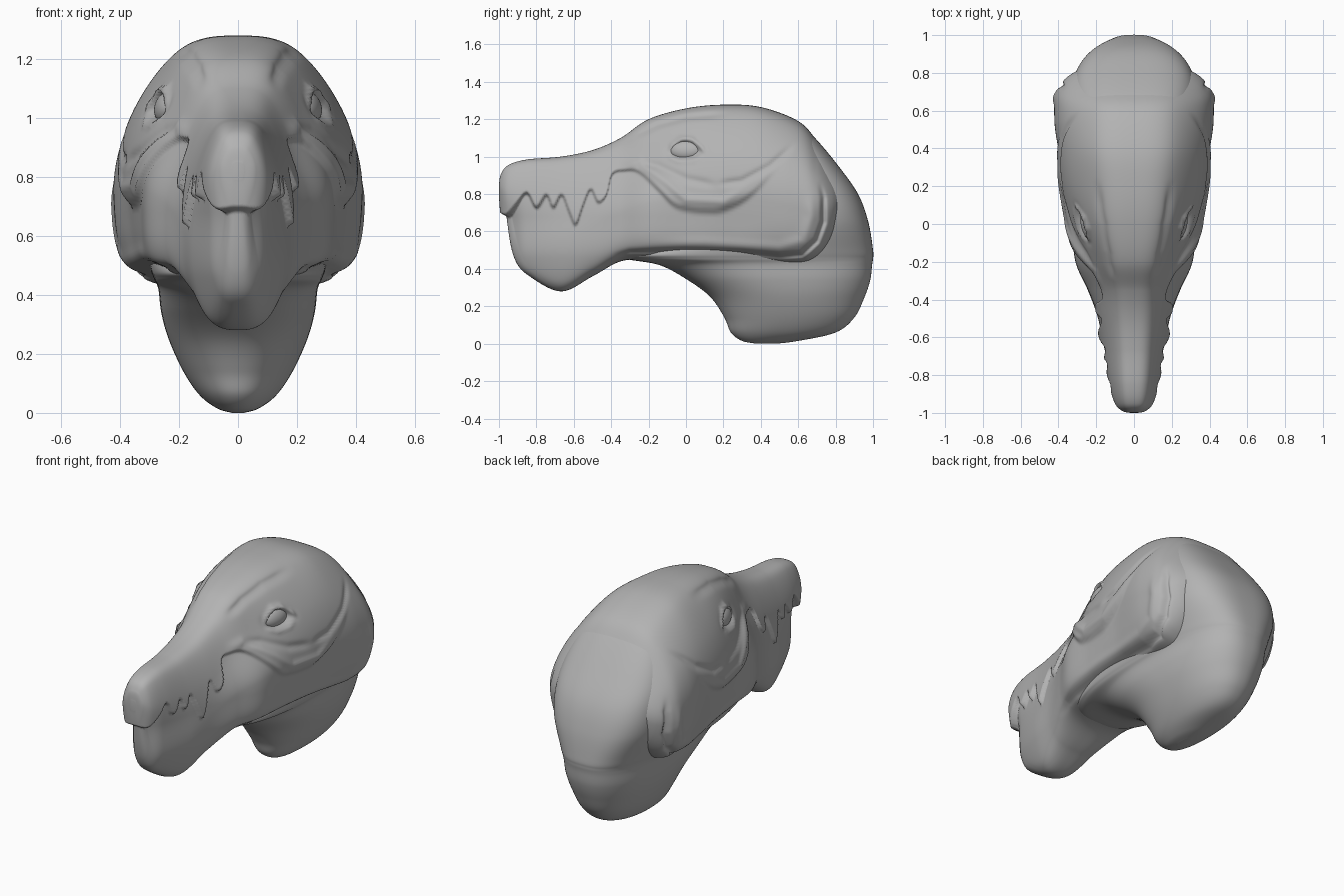
import bpy, bmesh, math

if "Cube" in bpy.data.objects:
    bpy.data.objects.remove(bpy.data.objects["Cube"])

grey = bpy.data.materials.new("clay grey")
grey.diffuse_color = (0.45, 0.45, 0.45, 1)
grey.use_nodes = True
grey.node_tree.nodes["Principled BSDF"].inputs["Base Color"].default_value = grey.diffuse_color


def catmull(pts, per):
    """Smooth curve through rows of numbers; both ends of pts are only guides."""
    out = []
    for i in range(1, len(pts) - 2):
        a, b, c, d = pts[i - 1:i + 3]
        for k in range(per):
            t = k / per
            out.append([0.5 * (2 * q + (r - p) * t + (2 * p - 5 * q + 4 * r - s) * t * t
                               + (3 * q - p - 3 * r + s) * t ** 3)
                        for p, q, r, s in zip(a, b, c, d)])
    out.append(list(pts[-2]))
    return out


def through(pts, per):
    return catmull([pts[0]] + pts + [pts[-1]], per)


def loft(name, rings):
    bm = bmesh.new()
    rows = [[bm.verts.new(p) for p in ring] for ring in rings]
    for a, b in zip(rows, rows[1:]):
        for i in range(len(a)):
            j = (i + 1) % len(a)
            bm.faces.new((a[i], a[j], b[j], b[i]))
    bm.faces.new(rows[0])
    bm.faces.new(rows[-1])
    bmesh.ops.recalc_face_normals(bm, faces=bm.faces)
    me = bpy.data.meshes.new(name)
    bm.to_mesh(me)
    bm.free()
    me.materials.append(grey)
    me.shade_smooth()
    ob = bpy.data.objects.new(name, me)
    bpy.context.collection.objects.link(ob)
    return ob


def smooth(a, b, x):
    t = max(0, min(1, (x - a) / (b - a)))
    return t * t * (3 - 2 * t)


def line_at(pts, x):
    for (x0, z0), (x1, z1) in zip(pts, pts[1:]):
        if x <= x1 and x1 > x0:
            return z0 + (z1 - z0) * max(0, (x - x0) / (x1 - x0))
    return pts[-1][1]


def path_dist(pts, y, z):
    """Distance to a polyline, and how far along it (0 to 1)."""
    best, along = 9, 0
    for i, ((y0, z0), (y1, z1)) in enumerate(zip(pts, pts[1:])):
        dy, dz = y1 - y0, z1 - z0
        t = max(0, min(1, ((y - y0) * dy + (z - z0) * dz) / (dy * dy + dz * dz)))
        r = math.hypot(y - y0 - t * dy, z - z0 - t * dz)
        if r < best:
            best, along = r, (i + t) / (len(pts) - 1)
    return best, along


# Lip edge with the overhanging teeth, seen from the side (y, z)
LIP = through([(-1, .7), (-.965, .69), (-.91, .75), (-.85, .81), (-.8, .73), (-.745, .8), (-.71, .73),
               (-.665, .8), (-.625, .71), (-.59, .64), (-.555, .73), (-.51, .83), (-.47, .76),
               (-.425, .8), (-.395, .91), (-.33, .93), (-.25, .92), (-.14, .82), (-.07, .75),
               (0, .725), (.1, .715), (.21, .725), (.37, .82), (.61, 1.09)], 4)
# Creases (negative) and ridges (positive): height, width, path
FOLDS = [(-.024, .014, [(-.42, .46), (-.3, .49), (0, .495), (.3, .485), (.5, .465), (.62, .475),
                        (.7, .55), (.735, .65), (.735, .78), (.71, .88)]),
         (.01, .03, [(-.3, .53), (.1, .535), (.5, .51), (.63, .55), (.67, .68), (.66, .82)]),
         (.024, .014, [(-.1, 1.01), (-.07, 1.06), (-.02, 1.095), (.03, 1.09), (.08, 1.05), (.11, 1.01)]),
         (.01, .014, [(-.11, 1.01), (-.04, .98), (.04, .985), (.1, 1.02)]),
         (-.014, .018, [(-.3, 1.1), (-.15, 1.17), (0, 1.21), (.25, 1.23)]),
         (-.012, .016, [(.15, .85), (.3, .87), (.45, .95), (.6, 1.08)]),
         (-.01, .02, [(-.3, .97), (-.15, .95), (0, .88), (.2, .84)]),
         (.012, .022, [(-.36, .95), (-.25, .97), (-.1, .86), (0, .77), (.2, .76), (.36, .85)])]


def sculpt(x, y, z):
    """Push the head surface sideways for lips, eye sockets and folds."""
    edge = line_at(LIP, y)
    blur = .006 + .012 * smooth(-.4, 0, y)
    under = 1 - smooth(edge - .008 - blur, edge + blur, z)
    depth = (.034 - .01 * smooth(-.9, -.5, y)) * (1 - smooth(.25, .55, y))
    d = -depth * under * (1 - .8 * smooth(.08, .3, .76 - z))
    for h, w, path in FOLDS:
        r, along = path_dist(path, y, z)
        if r < 3 * w:
            d += h * math.exp(-(r / w) ** 2) * smooth(0, .2, along) * smooth(0, .2, 1 - along)
    d -= .03 * math.exp(-((y / .09) ** 2 + ((z - 1.035) / .05) ** 2) ** 2)
    nx = max(abs(x) + d * min(1, abs(x) / .08), abs(x) * .3)
    if y < -.85:
        y += .03 * under * smooth(.85, .97, -y)
    return math.copysign(nx, x), y, z


# Head: y, top, bottom, half widths at four heights
head_rows = [
    (-1.0, .85, .79, .015, .02, .02, .015),
    (-.99, .905, .68, .035, .06, .055, .03),
    (-.95, .955, .47, .06, .1, .085, .045),
    (-.85, .985, .37, .075, .128, .125, .075),
    (-.67, 1.0, .28, .088, .157, .17, .11),
    (-.5, 1.035, .36, .095, .175, .21, .155),
    (-.35, 1.1, .44, .1, .19, .265, .22),
    (-.2, 1.2, .45, .125, .225, .33, .28),
    (0, 1.258, .45, .16, .288, .355, .3),
    (.2, 1.278, .44, .18, .335, .388, .315),
    (.4, 1.265, .425, .2, .36, .412, .335),
    (.6, 1.19, .415, .2, .37, .422, .345),
    (.7, 1.085, .45, .19, .36, .412, .325),
    (.78, .97, .54, .15, .305, .35, .265),
    (.84, .87, .65, .08, .21, .24, .17)]
rings = []
for y, zt, zb, *w in through(head_rows, 22):
    half = [(0, 0)] + list(zip(w, (.05, .3, .6, .93))) + [(0, 1)]
    guide = [(-w[0], .05)] + half + [(-w[3], .93)]
    right = [(x, zt + (zb - zt) * f) for x, f in catmull(guide, 20)]
    side = [sculpt(x, y, z) for x, z in right]
    rings.append(side + [(-x, b, z) for x, b, z in reversed(side[1:-1])])
loft("head", rings)

# Neck and back of skull: z, front, back, half width
neck_rows = [
    (0, .38, .48, .02), (.015, .3, .6, .07), (.06, .24, .8, .13), (.14, .205, .9, .185),
    (.25, .13, .955, .235), (.34, .01, .985, .26), (.42, -.14, .995, .27), (.455, -.32, 1.0, .285),
    (.5, -.3, 1.0, .3), (.65, .15, .975, .33), (.8, .3, .92, .335), (.95, .35, .815, .315),
    (1.1, .4, .69, .25), (1.2, .45, .58, .15)]
rings = []
for z, y0, y1, w in through(neck_rows, 8):
    ring = []
    e = 2 / (2.2 + .6 * smooth(.2, .6, z))
    for k in range(120):
        a = 2 * math.pi * k / 120
        c, s = math.cos(a), math.sin(a)
        ring.append((w * math.copysign(abs(s) ** e, s),
                     (y0 + y1) / 2 + (y1 - y0) / 2 * math.copysign(abs(c) ** e, c), z))
    rings.append(ring)
loft("neck", rings)

# Eyes
for side, label in ((1, "right"), (-1, "left")):
    bpy.ops.mesh.primitive_uv_sphere_add(segments=40, ring_count=24, radius=1,
                                         location=(side * .24, 0, 1.035))
    eye = bpy.context.object
    eye.name = label + "_eye"
    eye.scale = (.04, .09, .055)
    eye.rotation_euler = (0, -side * .3, -side * .2)
    eye.data.materials.append(grey)
    eye.data.shade_smooth()
